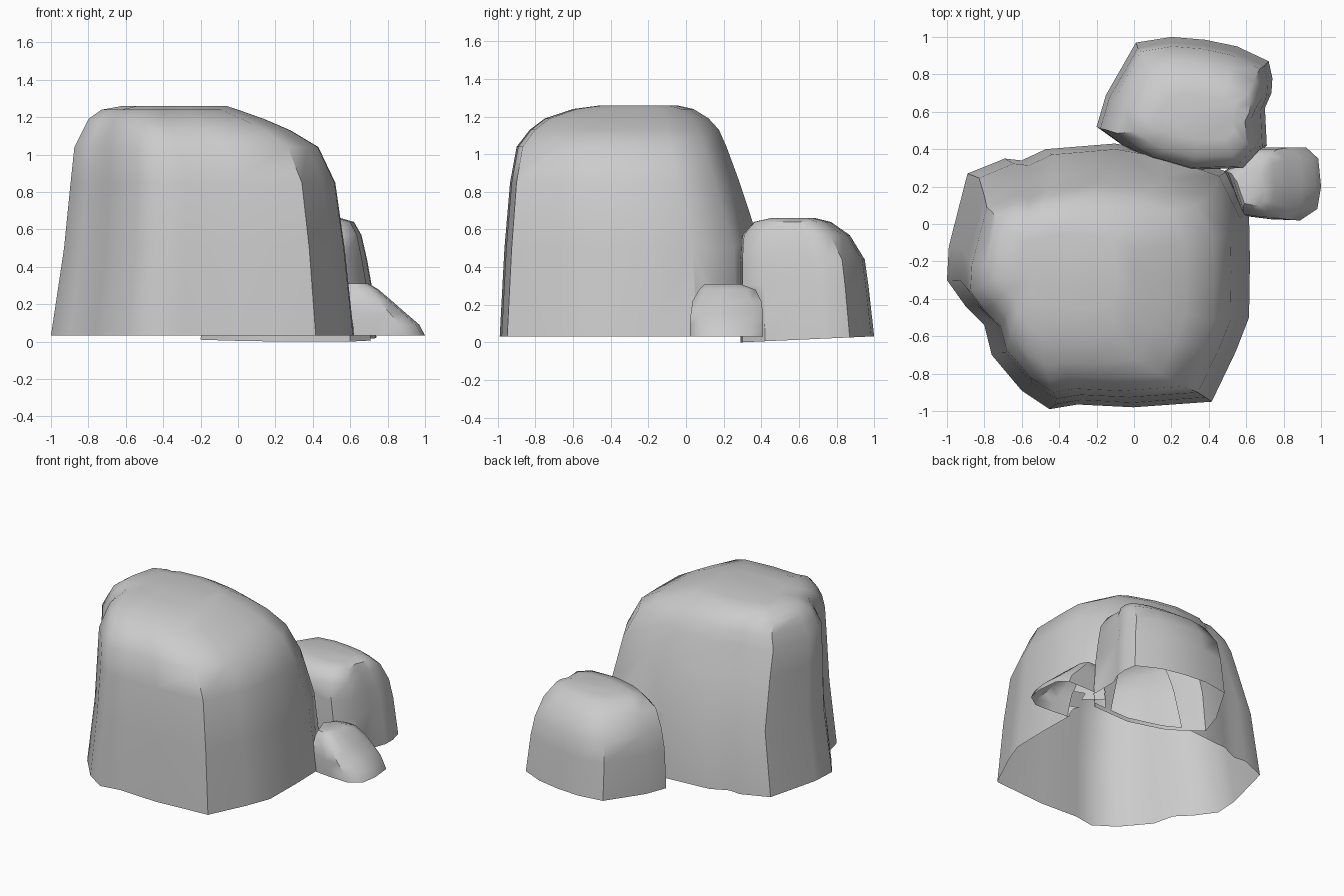
import bpy, bmesh, math

if "Cube" in bpy.data.objects:
    bpy.data.objects.remove(bpy.data.objects["Cube"])


def boulder(name, outline, rings, tilt=0.0):
    """Closed boulder: the base outline is refitted to each ring (z, x0, x1, y0, y1)."""
    xs, ys = [p[0] for p in outline], [p[1] for p in outline]
    ax, bx, ay, by = min(xs), max(xs), min(ys), max(ys)
    bm = bmesh.new()
    loops = []
    for i, (z, x0, x1, y0, y1) in enumerate(rings):
        loop = []
        for x, y in outline:
            u, v = (x - ax) / (bx - ax), (y - ay) / (by - ay)
            dz = tilt * v if i == 0 else 0
            loop.append(bm.verts.new((x0 + u * (x1 - x0), y0 + v * (y1 - y0), z + dz)))
        loops.append(loop)
    n = len(outline)
    for a, b in zip(loops, loops[1:]):
        for k in range(n):
            m = (k + 1) % n
            bm.faces.new((a[k], a[m], b[m], b[k]))
    bm.faces.new(loops[0][::-1])
    bm.faces.new(loops[-1])
    bmesh.ops.recalc_face_normals(bm, faces=bm.faces)
    me = bpy.data.meshes.new(name)
    bm.to_mesh(me)
    bm.free()
    ob = bpy.data.objects.new(name, me)
    bpy.context.collection.objects.link(ob)
    return ob


# Tall main boulder
rock = boulder("rock_cluster", [
    (.62, -.5), (.625, -.2), (.62, .05), (.5, .28), (.2, .38), (-.1, .43), (-.47, .40),
    (-.6, .34), (-.69, .35), (-.89, .27), (-.99, -.12), (-1, -.3), (-.9, -.44),
    (-.8, -.54), (-.76, -.7), (-.6, -.89), (-.45, -.99), (-.3, -.965), (0, -.98),
    (.42, -.95), (.55, -.68)],
    [(.032, -1, .62, -.99, .43), (.5, -.93, .57, -.965, .40), (.85, -.895, .52, -.935, .285),
     (1.04, -.875, .43, -.9, .215), (1.13, -.83, .28, -.83, .175), (1.19, -.8, .14, -.75, .12),
     (1.24, -.73, 0, -.6, .04), (1.26, -.62, -.06, -.45, -.05)])

# Medium boulder behind
medium = boulder("medium_boulder", [
    (-.2, .52), (-.06, .42), (.05, .36), (.3, .29), (.6, .3), (.71, .42), (.70, .62),
    (.735, .7), (.74, .78), (.72, .87), (.55, .95), (.38, .985), (.2, 1), (.01, .97), (-.15, .69)],
    [(.0, -.2, .74, .29, 1), (.3, -.18, .715, .29, .97), (.44, -.15, .69, .29, .95),
     (.57, -.09, .66, .30, .87), (.64, 0, .62, .36, .77), (.66, .1, .55, .45, .69)], tilt=.032)

# Small boulder at the side
small = boulder("small_boulder", [
    (.48, .28), (.62, .04), (.75, .025), (.89, .02), (.98, .08), (1, .2), (.985, .35), (.92, .41), (.66, .41)],
    [(.032, .48, 1, .02, .41), (.09, .485, .97, .02, .41), (.15, .49, .9, .025, .41),
     (.22, .50, .82, .035, .40), (.28, .52, .75, .07, .37), (.31, .55, .70, .10, .29)])

# Fuse the boulders into one skin
bpy.context.view_layer.objects.active = rock
rock.select_set(True)
for other in (medium, small):
    mod = rock.modifiers.new("fuse", 'BOOLEAN')
    mod.operation = 'UNION'
    mod.solver = 'EXACT'
    mod.object = other
    bpy.ops.object.modifier_apply(modifier=mod.name)
    bpy.data.objects.remove(other, do_unlink=True)

# Open the underside
bm = bmesh.new()
bm.from_mesh(rock.data)
bm.normal_update()
bmesh.ops.delete(bm, geom=[f for f in bm.faces if f.normal.z < -.8], context='FACES')
bm.to_mesh(rock.data)
bm.free()

bpy.ops.object.shade_smooth_by_angle(angle=math.radians(45))
